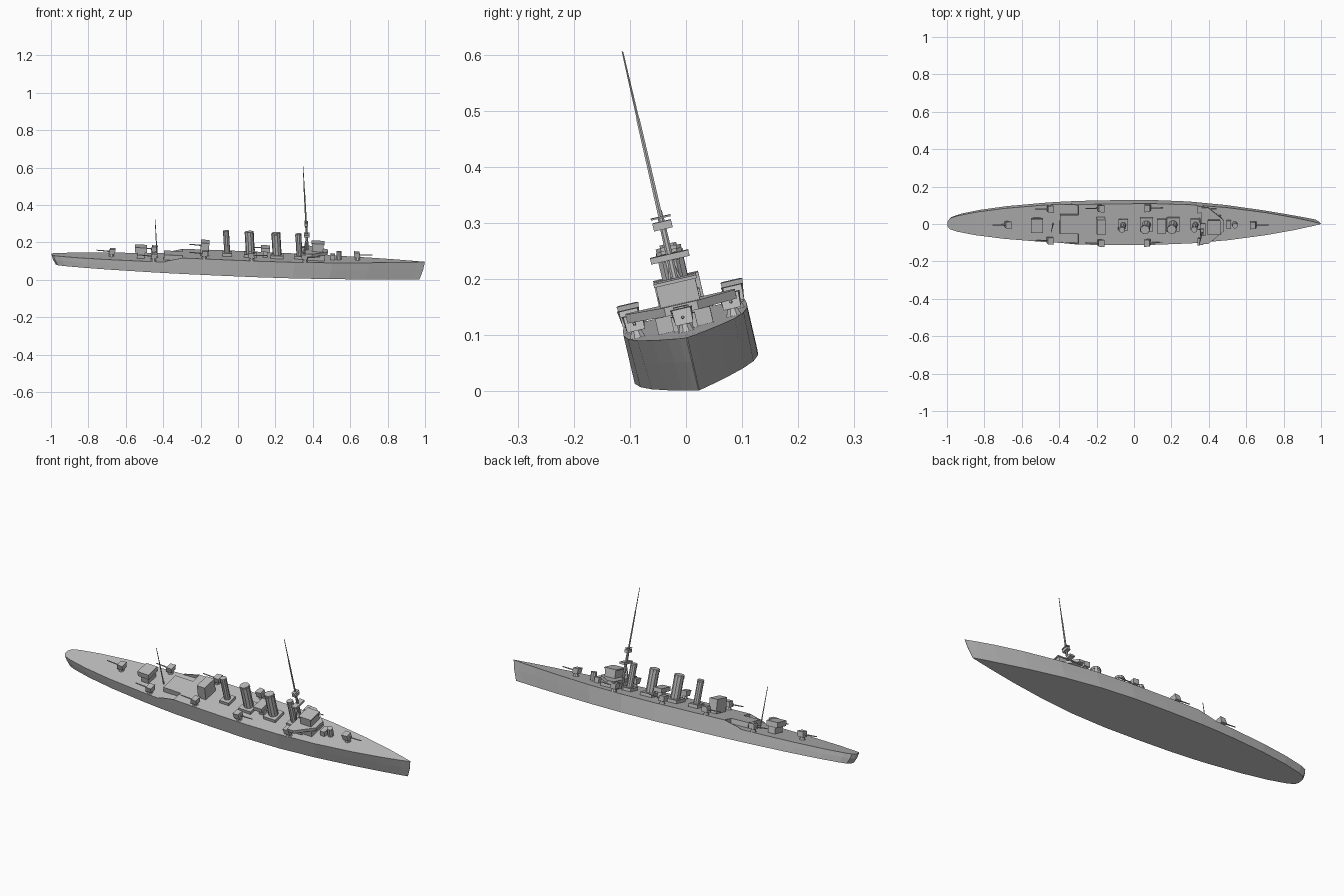
import bpy, bmesh, math
from mathutils import Matrix, Vector

if "Cube" in bpy.data.objects:
    bpy.data.objects.remove(bpy.data.objects["Cube"])

# One painted grey for the whole ship
grey = bpy.data.materials.new("naval_grey")
grey.use_nodes = True
colour = (0.5, 0.5, 0.5, 1)
grey.diffuse_color = colour
grey.node_tree.nodes["Principled BSDF"].inputs["Base Color"].default_value = colour

# The ship lists to one side and trims down by the bow
POSE = (Matrix.Translation((0, 0.018, 0.0435)) @ Matrix.Rotation(math.radians(0.3), 4, 'Z')
        @ Matrix.Rotation(math.radians(2.45), 4, 'Y') @ Matrix.Rotation(math.radians(13), 4, 'X'))


def finish(name, bm):
    bmesh.ops.recalc_face_normals(bm, faces=bm.faces)
    mesh = bpy.data.meshes.new(name)
    bm.to_mesh(mesh)
    bm.free()
    mesh.materials.append(grey)
    ob = bpy.data.objects.new(name, mesh)
    bpy.context.collection.objects.link(ob)
    ob.matrix_world = POSE
    return ob


def loft(name, rings, closed=True):
    """Skin a list of vertex rings and cap both ends."""
    bm = bmesh.new()
    rows = [[bm.verts.new(p) for p in ring] for ring in rings]
    n = len(rows[0])
    for a, b in zip(rows, rows[1:]):
        for i in range(n):
            j = (i + 1) % n
            bm.faces.new((a[i], a[j], b[j], b[i]))
    bm.faces.new(rows[0])
    bm.faces.new(rows[-1])
    return finish(name, bm)


def prism(name, outline, z0, z1):
    return loft(name, [[(x, y, z) for x, y in outline] for z in (z0, z1)])


def box(name, x0, x1, half, z0, z1, y=0):
    return prism(name, [(x0, y - half), (x1, y - half), (x1, y + half), (x0, y + half)], z0, z1)


def rod(name, p0, p1, r0, r1, sides=8):
    p0, p1 = Vector(p0), Vector(p1)
    turn = (p1 - p0).to_track_quat('Z', 'Y')
    def ring(c, r):
        angles = [math.tau * (i + 0.5) / sides for i in range(sides)]
        return [c + turn @ Vector((r * math.cos(a), r * math.sin(a), 0)) for a in angles]
    return loft(name, [ring(p0, r0), ring(p1, r1)])


# Hull: x, half beam, deck height
stations = [(-1, .012, .052), (-.988, .03, .052), (-.95, .043, .052), (-.85, .063, .053),
            (-.7, .083, .055), (-.5, .1, .058), (-.4, .106, .06), (-.302, .11, .062),
            (-.3, .11, .087), (-.1, .113, .088), (.1, .113, .088), (.3, .106, .089),
            (.5, .089, .091), (.7, .062, .094), (.85, .035, .096), (.95, .013, .097),
            (.996, .001, .098)]


def section(x, w, deck):
    fine = 1 - 0.25 * max(0, x) ** 2
    side = []
    for t in (0, .55, 1):
        stem = x * (1 - .025 * (1 - t) ** 1.5)
        side.append((stem, w * (fine + (1 - fine) * t), deck * t))
    return side + [(a, -b, c) for a, b, c in reversed(side)]


loft("hull", [section(*s) for s in stations])

# Deck step: raised tongue with sloping bulwarks beside it
box("deck_tongue", -.4, -.3, .052, .05, .087)
for s, side in ((1, "left"), (-1, "right")):
    rings = [[(-.4, s * y, .058), (-.3, s * (y + .004), .058), (-.3, s * (y + .004), .087),
              (-.385, s * y, .066)] for y in (.102, .106)]
    loft(side + "_bulwark", rings)


# Deck guns: tapered pedestal, shield and barrel
def gun(name, x, y, deck, d):
    rod(name + "_pedestal", (x, y, deck), (x, y, deck + .016), .015, .009)
    rear, front = x - .017 * d, x + .015 * d
    rings = [[(rear, y - .016, deck + .014), (front, y - .016, deck + .014),
              (front, y + .016, deck + .014), (rear, y + .016, deck + .014)],
             [(rear - .004 * d, y - .02, deck + .042), (front - .006 * d, y - .017, deck + .042),
              (front - .006 * d, y + .017, deck + .042), (rear - .004 * d, y + .02, deck + .042)]]
    loft(name + "_shield", rings)
    rod(name + "_barrel", (x, y, deck + .026), (x + .08 * d, y, deck + .03), .0035, .0025, 6)


gun("bow_gun", .635, 0, .093, 1)
gun("stern_gun", -.68, 0, .055, -1)
for name, x, y, deck, d in (("fore", .355, .088, .089, 1), ("waist", .07, .095, .088, 1),
                            ("after_waist", -.185, .095, .087, -1),
                            ("quarterdeck", -.455, .087, .059, -1)):
    gun("left_" + name + "_gun", x, y, deck, d)
    gun("right_" + name + "_gun", x, -y, deck, d)

# Funnels, raked aft, each on a casing
for i, (x, r) in enumerate(((.325, .016), (.205, .024), (.062, .024), (-.062, .016))):
    box(f"funnel_{i + 1}_casing", x - r - .01, x + r + .01, r + .014, .085, .104)
    top = (x - .012, 0, .222)
    rod(f"funnel_{i + 1}", (x, 0, .1), top, r, r, 10)
    rod(f"funnel_{i + 1}_rim", (x - .011, 0, .208), (x - .0115, 0, .214), r * 1.08, r * 1.08, 10)

# Deckhouses along the centreline
box("after_deckhouse", -.205, -.16, .041, .085, .158)
box("stern_house_base", -.542, -.502, .032, .056, .092)
box("stern_house_top", -.556, -.492, .038, .09, .117)
box("midship_stand", .13, .155, .015, .085, .122)
box("midship_platform", .118, .165, .038, .122, .143)
rod("conning_tower", (.535, 0, .09), (.535, 0, .135), .015, .015)
box("conning_tower_base", .49, .515, .022, .09, .118)

# Bridge with wings
box("bridge_base", .365, .46, .05, .085, .12)
wing = [(.355, .1), (.39, .1), (.475, .03)]
prism("bridge_wings", wing + [(x, -y) for x, y in reversed(wing)], .12, .136)
box("bridge_house", .39, .45, .036, .136, .176)
box("bridge_roof", .385, .456, .039, .174, .18)


# Masts, raked aft
def fore(z):
    return (.379 - .095 * z, 0, z)


rod("foremast_lower", fore(.085), fore(.29), .0075, .006)
rod("foremast_upper", fore(.28), fore(.47), .0045, .0035, 6)
rod("topmast", fore(.46), fore(.592), .0028, .0015, 6)
for name, z, w, depth, h in (("searchlight_platform", .212, .035, .014, .011),
                             ("spotting_top", .268, .017, .01, .014)):
    x = fore(z)[0]
    box(name, x - depth, x + depth, w, z, z + h)
box("spotting_roof", .343, .362, .018, .288, .291)
for s, side in ((1, "left"), (-1, "right")):
    rod(side + "_tripod_leg", (.345, s * .03, .088), fore(.21), .004, .004, 6)
rod("mainmast", (-.435, 0, .055), (-.455, 0, .267), .0035, .0015, 6)
